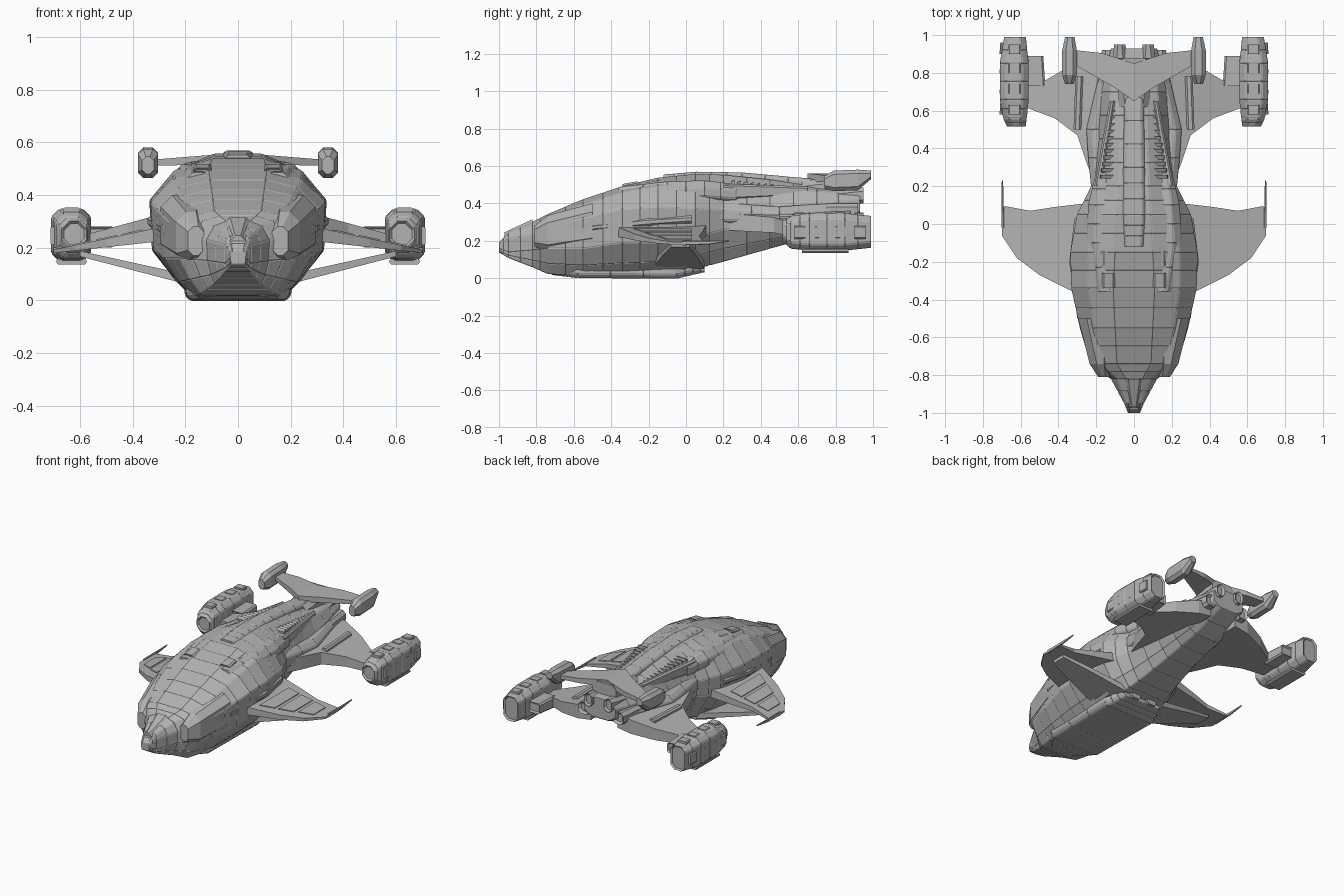
import bpy
import bmesh

default_cube = bpy.data.objects.get("Cube")
if default_cube:
    bpy.data.objects.remove(default_cube, do_unlink=True)

# One plain metal colour for the whole craft
hull_grey = bpy.data.materials.new("hull_grey")
hull_grey.use_nodes = True
colour = (.45, .45, .45, 1)
hull_grey.diffuse_color = colour
hull_grey.node_tree.nodes["Principled BSDF"].inputs["Base Color"].default_value = colour


def shell(name, rings, mirror=False, seam=0, hollow=0, cuts=0):
    """Skin a list of closed rings, with optional panel seams and hollowed ends."""
    bm = bmesh.new()
    loops = [[bm.verts.new(point) for point in ring] for ring in rings]
    count = len(loops[0])
    skins, rails = [], []
    for near, far in zip(loops, loops[1:]):
        for i in range(count):
            j = (i + 1) % count
            skins.append(bm.faces.new((near[i], near[j], far[j], far[i])))
    caps = [bm.faces.new(loops[0]), bm.faces.new(loops[-1])]
    bmesh.ops.recalc_face_normals(bm, faces=bm.faces[:])
    if cuts:
        for near, far in zip(loops, loops[1:]):
            rails += [bm.edges.get(pair) for pair in zip(near, far)]
        bmesh.ops.subdivide_edges(bm, edges=rails, cuts=cuts, use_grid_fill=True)
        skins = [face for face in bm.faces if face not in caps]
    if seam:
        bmesh.ops.inset_individual(bm, faces=skins, thickness=seam, depth=seam / 2,
                                   use_even_offset=True)
    if hollow:
        bmesh.ops.inset_individual(bm, faces=caps, thickness=hollow, depth=-hollow)
    mesh = bpy.data.meshes.new(name)
    bm.to_mesh(mesh)
    bm.free()
    mesh.materials.append(hull_grey)
    part = bpy.data.objects.new(name, mesh)
    bpy.context.collection.objects.link(part)
    if mirror:
        part.modifiers.new("mirror", "MIRROR").use_mirror_merge = False
    return part


def block(name, stations, chamfer=.02, mirror=True, **options):
    """Chamfered bar running along y; each station is y, x range, z range."""
    rings = []
    for y, x0, x1, z0, z1 in stations:
        c = min(chamfer, (x1 - x0) / 3, (z1 - z0) / 3)
        rings.append([(x0 + c, y, z0), (x1 - c, y, z0), (x1, y, z0 + c), (x1, y, z1 - c),
                      (x1 - c, y, z1), (x0 + c, y, z1), (x0, y, z1 - c), (x0, y, z0 + c)])
    return shell(name, rings, mirror, **options)


def plate(name, outline, top, thickness):
    """Flat wing panel: outline in x and y, height and thickness as functions of x."""
    upper = [(x, y, top(x)) for x, y in outline]
    lower = [(x, y, top(x) - thickness(x)) for x, y in outline]
    return shell(name, [lower, upper], True)


def hull_ring(y, top, crown, width, high, low, keel, bottom):
    """Full hull cross-section from a few heights and half widths."""
    half = [(crown, top - .005),
            (crown + .6 * (width - crown), top - .3 * (top - high)),
            (width, high),
            (width * .97, low),
            (keel + .45 * (width - keel), low + .6 * (bottom - low)),
            (keel, bottom)]
    right = [(x, y, z) for x, z in half]
    left = [(-x, y, z) for x, z in reversed(half)]
    return right + left


# Main hull: y, top, crown, width, upper side, lower side, keel, bottom
hull = [(-1, .19, .02, .03, .18, .16, .025, .14),
        (-.95, .25, .03, .05, .21, .14, .045, .11),
        (-.82, .305, .045, .12, .23, .15, .09, .06),
        (-.74, .345, .09, .23, .27, .16, .14, .025),
        (-.55, .425, .1, .285, .32, .16, .17, .01),
        (-.34, .495, .11, .33, .37, .19, .17, .01),
        (-.15, .54, .1, .335, .38, .19, .17, .02),
        (.05, .56, .09, .3, .37, .22, .16, .05),
        (.2, .555, .08, .225, .36, .26, .13, .09),
        (.45, .53, .07, .19, .37, .28, .1, .16),
        (.7, .49, .06, .17, .4, .29, .08, .23),
        (.93, .47, .05, .12, .42, .36, .06, .33)]
shell("main_hull", [hull_ring(*row) for row in hull], seam=.004, cuts=1)

# Nose cheeks and beak
block("nose_cheek", [(-.81, .13, .19, .17, .28), (-.74, .12, .235, .14, .335),
                     (-.5, .12, .295, .17, .4)], .045)
block("nose_beak", [(-.97, -.03, .03, .17, .245), (-.82, -.05, .05, .2, .315)],
      mirror=False)

# Belly keel and its small hatch
block("belly_keel", [(-.72, -.1, .1, .02, .08), (-.58, -.195, .195, .003, .08),
                     (-.05, -.2, .2, 0, .08), (.08, -.15, .15, .03, .1)],
      .02, False, seam=.005, cuts=2)
block("belly_hatch", [(-.05, .03, .1, .02, .07), (.1, .03, .1, .03, .08)], .01)
block("belly_rail", [(-.5, .17, .21, .04, .1), (0, .17, .22, .05, .12)])

# Shoulder armour, roof hatches and flank fairings
block("shoulder_armour", [(-.36, .1, .2, .4, .485), (-.1, .1, .25, .4, .515),
                          (.1, .1, .24, .4, .52), (.27, .12, .2, .4, .5)],
      .04, seam=.005, cuts=1)
for y in (-.34, -.22):
    block("roof_hatch", [(y, .1, .17, .46, .52 + y / 20),
                         (y + .08, .1, .17, .46, .535 + y / 20)], .01, hollow=.008)
block("flank_fairing", [(0, .15, .295, .27, .4), (.2, .12, .225, .28, .4),
                        (.35, .12, .24, .28, .39), (.5, .1, .25, .28, .38),
                        (.8, .08, .18, .3, .4)], .03, seam=.005)
block("flank_strake", [(-.5, .2, .3, .25, .29), (-.2, .25, .343, .27, .33),
                       (.03, .2, .315, .29, .34)])

# Dorsal spine, side rails and cooling louvres
block("dorsal_spine", [(-.12, -.05, .05, .5, .552), (.05, -.06, .06, .5, .567),
                       (.3, -.055, .055, .5, .563), (.67, -.05, .05, .45, .53)],
      .015, False, seam=.004, cuts=2)
block("vent_rail", [(.2, .17, .21, .42, .505), (.65, .1, .13, .44, .49)], .01)
for step in range(11):
    y = .24 + step * .034
    outer = .18 - step * .006
    height = .528 - step * .004
    block("vent_louvre", [(y, .06, outer, .45, height - .01),
                          (y + .02, .06, outer, .45, height)], .004)

# Forward wings with lower brace and tip spike
plate("forward_wing", [(.25, -.4), (.33, -.355), (.5, -.27), (.62, -.18), (.7, -.06),
                       (.7, .03), (.685, .095), (.55, .07), (.42, .09), (.25, .11)],
      lambda x: .27 - .21 * (x - .33), lambda x: .05 - .1 * (x - .33))
for x, front in ((.36, -.28), (.46, -.22), (.56, -.15)):
    plate("wing_panel", [(x, front), (x + .08, front + .05), (x + .08, .03), (x, .03)],
          lambda x: .275 - .21 * (x - .33), lambda x: .008)
plate("wing_brace", [(.15, -.18), (.4, -.13), (.6, -.08), (.6, .02), (.4, .06), (.15, .1)],
      lambda x: .11 + .22 * (x - .25), lambda x: .035 - .04 * (x - .25))
block("wing_tip_spike", [(-.02, .688, .702, .175, .2), (.12, .69, .702, .18, .2),
                         (.23, .693, .7, .195, .203)], .003)

# Rear pylons and their hinge flanges
plate("rear_pylon", [(.1, .2), (.21, .22), (.25, .32), (.3, .47), (.42, .56), (.58, .62),
                     (.58, .77), (.47, .76), (.35, .83), (.2, .88), (.1, .88)],
      lambda x: .365 - .27 * (x - .15), lambda x: .1 - .12 * (x - .15))
block("pylon_flange", [(.73, .47, .58, .2, .28), (.89, .48, .58, .21, .28)], .01, hollow=.01)
block("pylon_rib", [(.5, .28, .32, .28, .34), (.78, .27, .31, .28, .345)], .01)

# Engine pods
block("engine_pod", [(.515, .575, .67, .2, .3), (.56, .57, .69, .16, .33),
                     (.66, .56, .708, .15, .345), (.85, .56, .708, .15, .345),
                     (.99, .575, .685, .165, .33)], .03, seam=.005, hollow=.01, cuts=1)
block("engine_skid", [(.62, .575, .69, .135, .16), (.87, .575, .69, .135, .16)], .008)
for y in (.58, .69, .8, .9):
    block("engine_band", [(y, .6, .665, .3, .352), (y + .05, .6, .665, .3, .352)], .006)
    block("engine_side_panel", [(y, .65, .712, .21, .28), (y + .06, .65, .708, .21, .28)], .006)

# Tail wing, tail pods and rear thrusters
plate("tail_wing", [(0, .65), (.1, .72), (.31, .84), (.31, .92), (.17, .905), (0, .85)],
      lambda x: .56 - .08 * x, lambda x: .045 - .07 * x)
block("tail_mount", [(.62, -.08, .08, .42, .52), (.88, -.09, .09, .4, .55)], .03, False)
block("tail_pod", [(.74, .32, .365, .48, .545), (.79, .303, .38, .465, .575),
                   (.92, .303, .38, .47, .58), (.99, .315, .365, .53, .575)], .02)
block("rear_thruster", [(.8, .03, .12, .38, .47), (.95, .045, .105, .4, .485)], hollow=.012)
block("rear_exhaust", [(.75, .08, .19, .3, .4), (.92, .09, .17, .32, .4)], hollow=.015)
